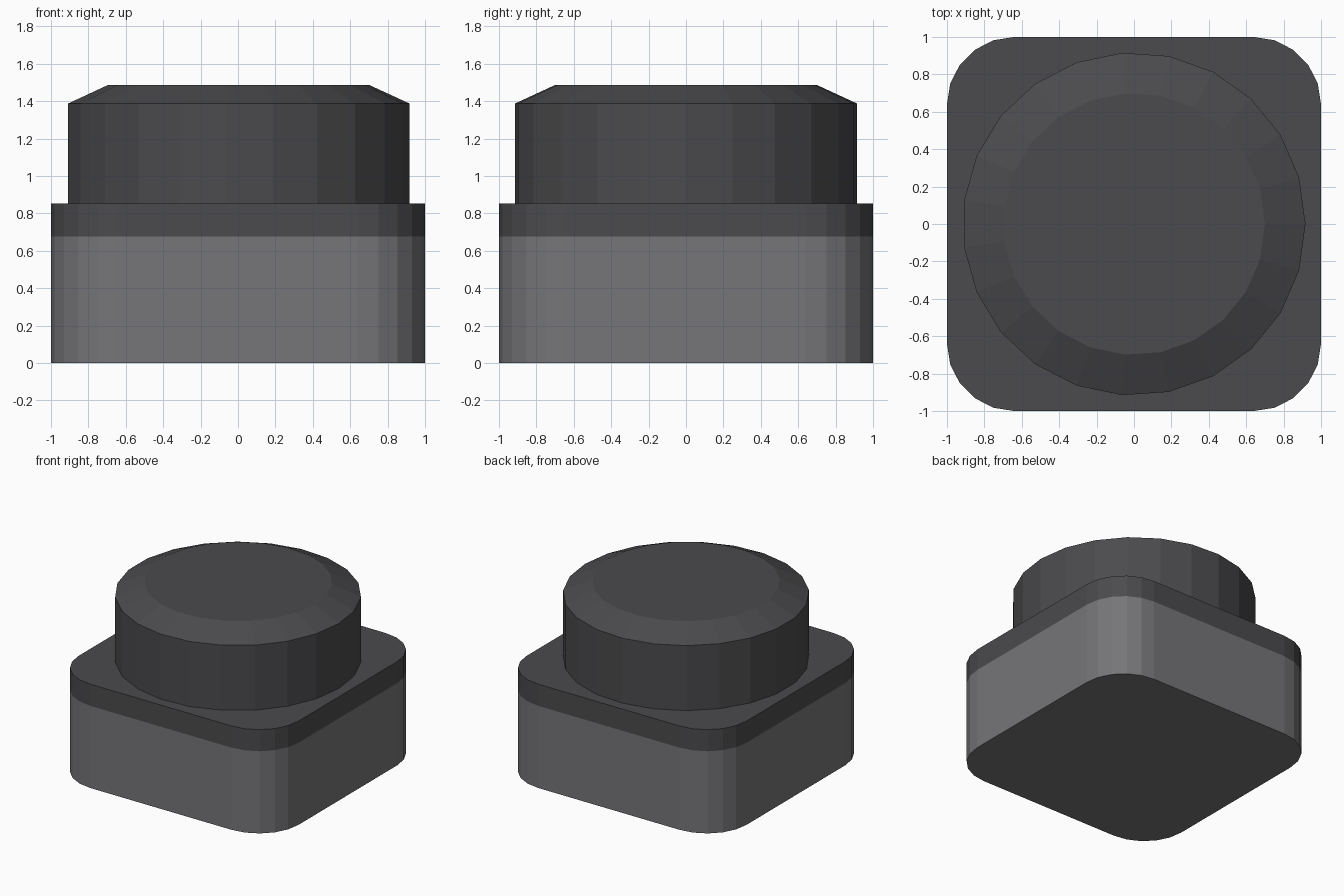
import bpy, bmesh
from math import cos, sin, pi, radians

if "Cube" in bpy.data.objects:
    bpy.data.objects.remove(bpy.data.objects["Cube"])


def material(name, rgb):
    m = bpy.data.materials.new(name)
    m.diffuse_color = (*rgb, 1)
    m.use_nodes = True
    m.node_tree.nodes["Principled BSDF"].inputs["Base Color"].default_value = m.diffuse_color
    return m


def loft(name, rings, mats, ring_mats):
    """Stack of equal-count rings joined by quads and capped at both ends."""
    bm = bmesh.new()
    loops = [[bm.verts.new(p) for p in ring] for ring in rings]
    n = len(loops[0])
    for a, b, mi in zip(loops, loops[1:], ring_mats):
        for i in range(n):
            j = (i + 1) % n
            bm.faces.new((a[i], a[j], b[j], b[i])).material_index = mi
    bm.faces.new(loops[0][::-1]).material_index = ring_mats[0]
    bm.faces.new(loops[-1]).material_index = ring_mats[-1]
    mesh = bpy.data.meshes.new(name)
    bm.to_mesh(mesh)
    bm.free()
    for m in mats:
        mesh.materials.append(m)
    obj = bpy.data.objects.new(name, mesh)
    bpy.context.collection.objects.link(obj)
    return obj


def rounded_square(z, half=1.0, r=0.36, seg=5):
    c = half - r
    pts = []
    for k, (sx, sy) in enumerate([(1, 1), (-1, 1), (-1, -1), (1, -1)]):
        for s in range(seg + 1):
            a = radians(90) * (k + s / seg)
            pts.append((sx * c + r * cos(a), sy * c + r * sin(a), z))
    return pts


def circle(z, r, n=23):
    return [(r * cos(2 * pi * i / n), r * sin(2 * pi * i / n), z) for i in range(n)]


light = material("light_grey", (0.18, 0.18, 0.19))
dark = material("dark_grey", (0.07, 0.07, 0.075))

# Rounded square base with a dark upper band
loft("base", [rounded_square(z) for z in (0, 0.675, 0.853)], [light, dark], [0, 1])

# Round cap with a shallow chamfer
loft("cap", [circle(0.853, 0.917), circle(1.387, 0.917), circle(1.487, 0.70)], [dark], [0, 0])
